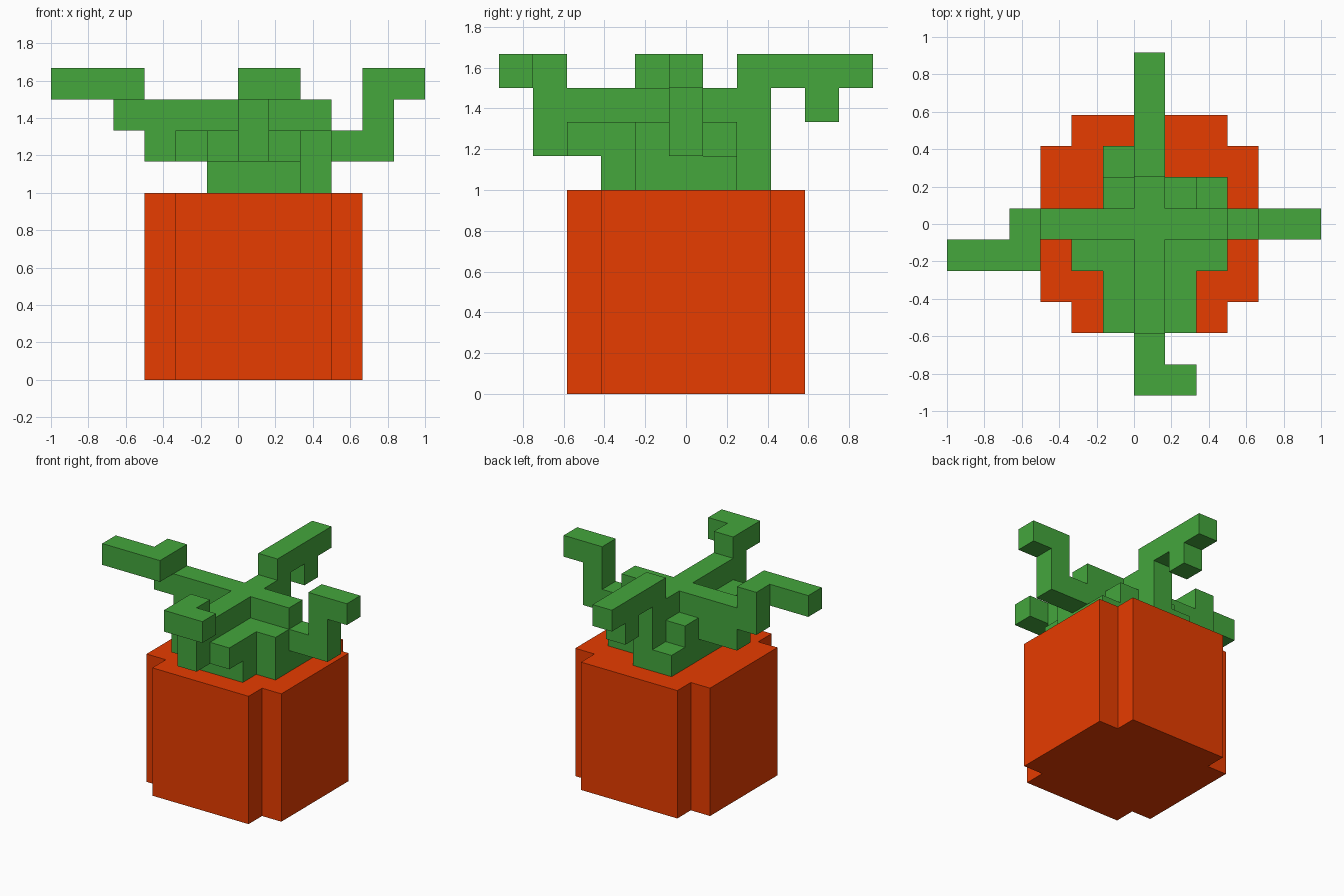
import bpy, bmesh
from mathutils import Vector

if "Cube" in bpy.data.objects:
    bpy.data.objects.remove(bpy.data.objects["Cube"])

U = 1 / 6                                # edge of one block
ORIGIN = Vector((-1, -11 * U / 2, 0))    # corner of block (0, 0, 0)


def material(name, rgb):
    m = bpy.data.materials.new(name)
    m.diffuse_color = (*rgb, 1)
    m.use_nodes = True
    m.node_tree.nodes["Principled BSDF"].inputs["Base Color"].default_value = m.diffuse_color
    return m


def blocks(*boxes):
    """Set of blocks from inclusive ranges (x0, x1, y0, y1, z0, z1)."""
    return {(x, y, z) for x0, x1, y0, y1, z0, z1 in boxes
            for x in range(x0, x1 + 1)
            for y in range(y0, y1 + 1)
            for z in range(z0, z1 + 1)}


def skin(name, cells, mat, support=frozenset()):
    """Flat outer skin of a block set; faces resting on support are left open."""
    bm = bmesh.new()
    verts = {}

    def vert(p):
        if p not in verts:
            verts[p] = bm.verts.new(ORIGIN + Vector(p) * U)
        return verts[p]

    for c in sorted(cells):
        for axis in range(3):
            a, b = (axis + 1) % 3, (axis + 2) % 3
            for side in (0, 1):
                near = list(c)
                near[axis] += 2 * side - 1
                if tuple(near) in cells or tuple(near) in support:
                    continue
                ring = []
                for da, db in ((0, 0), (1, 0), (1, 1), (0, 1)):
                    p = list(c)
                    p[axis] += side
                    p[a] += da
                    p[b] += db
                    ring.append(vert(tuple(p)))
                bm.faces.new(ring if side else ring[::-1])
    # merge coplanar squares
    bmesh.ops.dissolve_limit(bm, angle_limit=0.01, verts=bm.verts[:], edges=bm.edges[:])
    me = bpy.data.meshes.new(name)
    bm.to_mesh(me)
    bm.free()
    me.materials.append(mat)
    ob = bpy.data.objects.new(name, me)
    bpy.context.collection.objects.link(ob)
    return ob


orange = material("orange", (0.84, 0.047, 0.0))
green = material("leaf green", (0.058, 0.385, 0.046))

# body: square column with notched corners
body = blocks((3, 9, 3, 7, 0, 5), (4, 8, 2, 8, 0, 5))
skin("root_body", body, orange)

# leafy crown and its four curling stems
crown = blocks((5, 7, 3, 6, 6, 7), (8, 8, 4, 6, 6, 6), (8, 8, 4, 5, 7, 7),
               (5, 6, 7, 7, 6, 6), (5, 7, 2, 2, 7, 7), (4, 4, 4, 5, 7, 7),
               (3, 8, 5, 5, 8, 8), (6, 6, 2, 7, 8, 8))
right_stem = blocks((9, 10, 5, 5, 7, 7), (10, 10, 5, 5, 8, 9), (11, 11, 5, 5, 9, 9))
left_stem = blocks((3, 3, 5, 5, 7, 7), (2, 2, 5, 5, 8, 9), (0, 2, 4, 4, 9, 9))
front_stem = blocks((6, 6, 1, 1, 7, 9), (6, 7, 0, 0, 9, 9))
back_stem = blocks((6, 6, 7, 7, 7, 8), (6, 6, 7, 10, 9, 9), (6, 6, 9, 9, 8, 8))
skin("leaves", crown | right_stem | left_stem | front_stem | back_stem, green, body)
